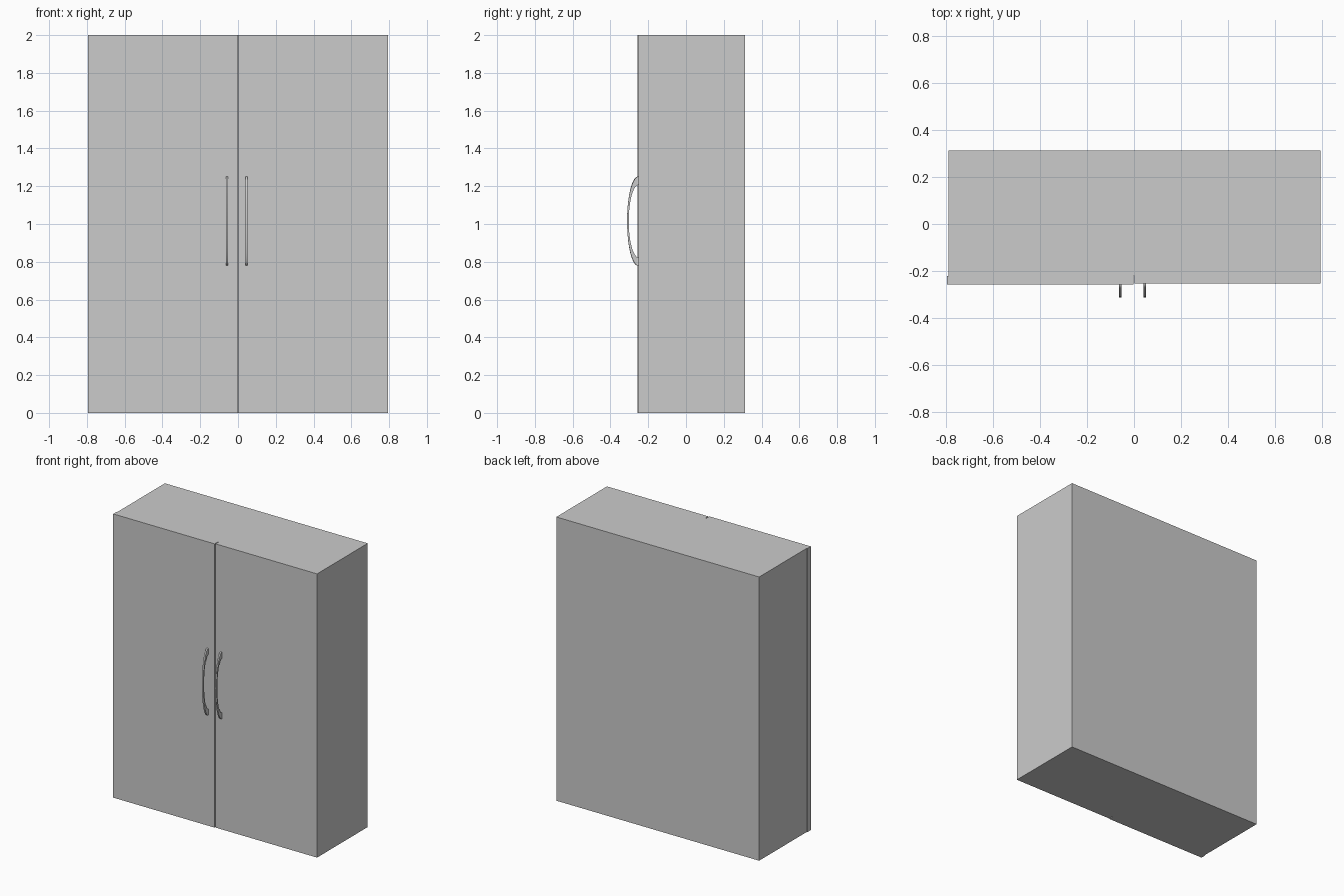
import bpy, bmesh
from math import sin, cos, pi

if "Cube" in bpy.data.objects:
    bpy.data.objects.remove(bpy.data.objects["Cube"])


def make_object(name, bm):
    bmesh.ops.recalc_face_normals(bm, faces=bm.faces)
    mesh = bpy.data.meshes.new(name)
    bm.to_mesh(mesh)
    bm.free()
    obj = bpy.data.objects.new(name, mesh)
    bpy.context.collection.objects.link(obj)
    return obj


def box(name, x0, x1, y0, y1, z0, z1):
    bm = bmesh.new()
    bmesh.ops.create_cube(bm, size=1)
    for v in bm.verts:
        v.co.x = x0 if v.co.x < 0 else x1
        v.co.y = y0 if v.co.y < 0 else y1
        v.co.z = z0 if v.co.z < 0 else z1
    return make_object(name, bm)


def handle(name, x, width, y_base):
    # crescent profile between two half ellipses, extruded along x
    n, zc, y_tip = 32, 1.015, -0.312
    bm = bmesh.new()
    rings = []
    for i in range(n + 1):
        a = -pi / 2 + pi * i / n
        yo = y_base + (y_tip - y_base) * cos(a)
        yi = y_base + (y_tip + 0.009 - y_base) * cos(a)
        zo, zi = zc + 0.236 * sin(a), zc + 0.192 * sin(a)
        l, r = x - width / 2, x + width / 2
        rings.append([bm.verts.new(p) for p in
                      ((l, yo, zo), (r, yo, zo), (r, yi, zi), (l, yi, zi))])
    for a, b in zip(rings, rings[1:]):
        for k in range(4):
            m = (k + 1) % 4
            bm.faces.new((a[k], a[m], b[m], b[k]))
    bm.faces.new(rings[0])
    bm.faces.new(rings[-1])
    obj = make_object(name, bm)
    bpy.ops.object.select_all(action='DESELECT')
    obj.select_set(True)
    bpy.context.view_layer.objects.active = obj
    bpy.ops.object.shade_smooth_by_angle()


# cabinet body, closed behind the doors
box("cabinet_body", -0.789, 0.793, -0.22, 0.312, 0, 2)

# two doors with a narrow gap between them
box("left_door", -0.794, -0.003, -0.256, -0.22, 0, 2)
box("right_door", 0.002, 0.793, -0.252, -0.22, 0, 2)

# curved pull handles
handle("left_handle", -0.058, 0.011, -0.255)
handle("right_handle", 0.046, 0.010, -0.251)
